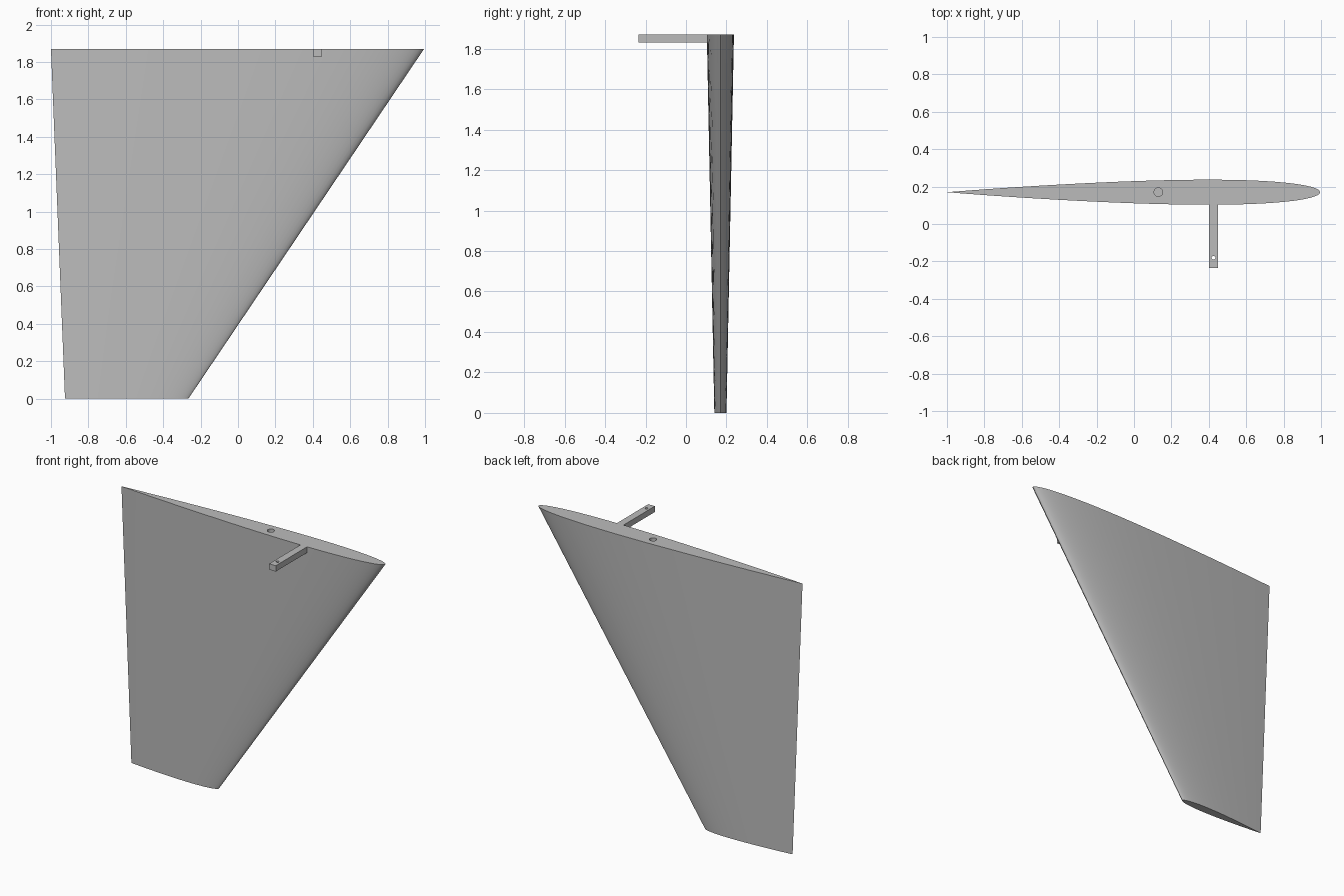
import bpy, bmesh, math

cube = bpy.data.objects.get("Cube")
if cube:
    bpy.data.objects.remove(cube, do_unlink=True)

HEIGHT = 1.87
MID_Y = 0.17
STEPS = 40

grey = bpy.data.materials.new("light_grey")
grey.use_nodes = True
colour = (0.5, 0.5, 0.5, 1)
grey.diffuse_color = colour
grey.node_tree.nodes["Principled BSDF"].inputs["Base Color"].default_value = colour


def half_thickness(t):
    """Symmetric foil, peak value 1, t runs from nose to tail."""
    y = 0.2969 * math.sqrt(t) - 0.126 * t - 0.3516 * t**2 + 0.2843 * t**3 - 0.1036 * t**4
    return y * 10


def foil_ring(bm, tail, nose, thick, z):
    """Closed foil outline with a sharp tail and a rounded nose."""
    ring = []
    for i in range(2 * STEPS):
        a = math.pi * i / STEPS
        t = (1 + math.cos(a)) / 2
        side = 1 if i < STEPS else -1
        y = 0 if i in (0, STEPS) else side * thick * half_thickness(t)
        ring.append(bm.verts.new((nose + (tail - nose) * t, MID_Y + y, z)))
    return ring


def make_object(name, bm):
    bmesh.ops.recalc_face_normals(bm, faces=bm.faces)
    mesh = bpy.data.meshes.new(name)
    bm.to_mesh(mesh)
    bm.free()
    mesh.materials.append(grey)
    obj = bpy.data.objects.new(name, mesh)
    bpy.context.collection.objects.link(obj)
    return obj


def cut_hole(target, name, x, y, radius, bottom, top):
    """Cut a round vertical hole and keep the cutter hidden."""
    bm = bmesh.new()
    bmesh.ops.create_cone(bm, cap_ends=True, segments=32, radius1=radius,
                          radius2=radius, depth=top - bottom)
    bmesh.ops.translate(bm, vec=(x, y, (top + bottom) / 2), verts=bm.verts)
    cutter = make_object(name, bm)
    cutter.hide_render = True
    cutter.hide_set(True)
    mod = target.modifiers.new(name, "BOOLEAN")
    mod.operation = "DIFFERENCE"
    mod.solver = "EXACT"
    mod.object = cutter


# Tapered fin blade lofted between the tip and the root foil
bm = bmesh.new()
tip = foil_ring(bm, -0.925, -0.265, 0.030, 0)
root = foil_ring(bm, -1.0, 0.995, 0.067, HEIGHT)
for i in range(len(tip)):
    j = (i + 1) % len(tip)
    bm.faces.new((tip[i], tip[j], root[j], root[i]))
bm.faces.new(tip)
bm.faces.new(root)
blade = make_object("fin_blade", bm)

# Control arm, flush with the root and butted against the blade
bm = bmesh.new()
bmesh.ops.create_cube(bm, size=1)
bmesh.ops.scale(bm, vec=(0.05, 0.34, 0.04), verts=bm.verts)
bmesh.ops.translate(bm, vec=(0.425, -0.065, HEIGHT - 0.02), verts=bm.verts)
arm = make_object("control_arm", bm)

# Pivot socket in the root, and the linkage hole through the arm
cut_hole(blade, "pivot_cutter", 0.13, MID_Y, 0.023, HEIGHT - 0.4, HEIGHT + 0.1)
cut_hole(arm, "linkage_cutter", 0.425, -0.18, 0.01, HEIGHT - 0.2, HEIGHT + 0.1)

# Apply the cuts, remove the cutters and smooth the curved skin
for obj in (blade, arm):
    bpy.ops.object.select_all(action="DESELECT")
    obj.select_set(True)
    bpy.context.view_layer.objects.active = obj
    for mod in list(obj.modifiers):
        cutter = mod.object
        bpy.ops.object.modifier_apply(modifier=mod.name)
        bpy.data.objects.remove(cutter, do_unlink=True)
    bpy.ops.object.shade_smooth_by_angle(angle=math.radians(30))
